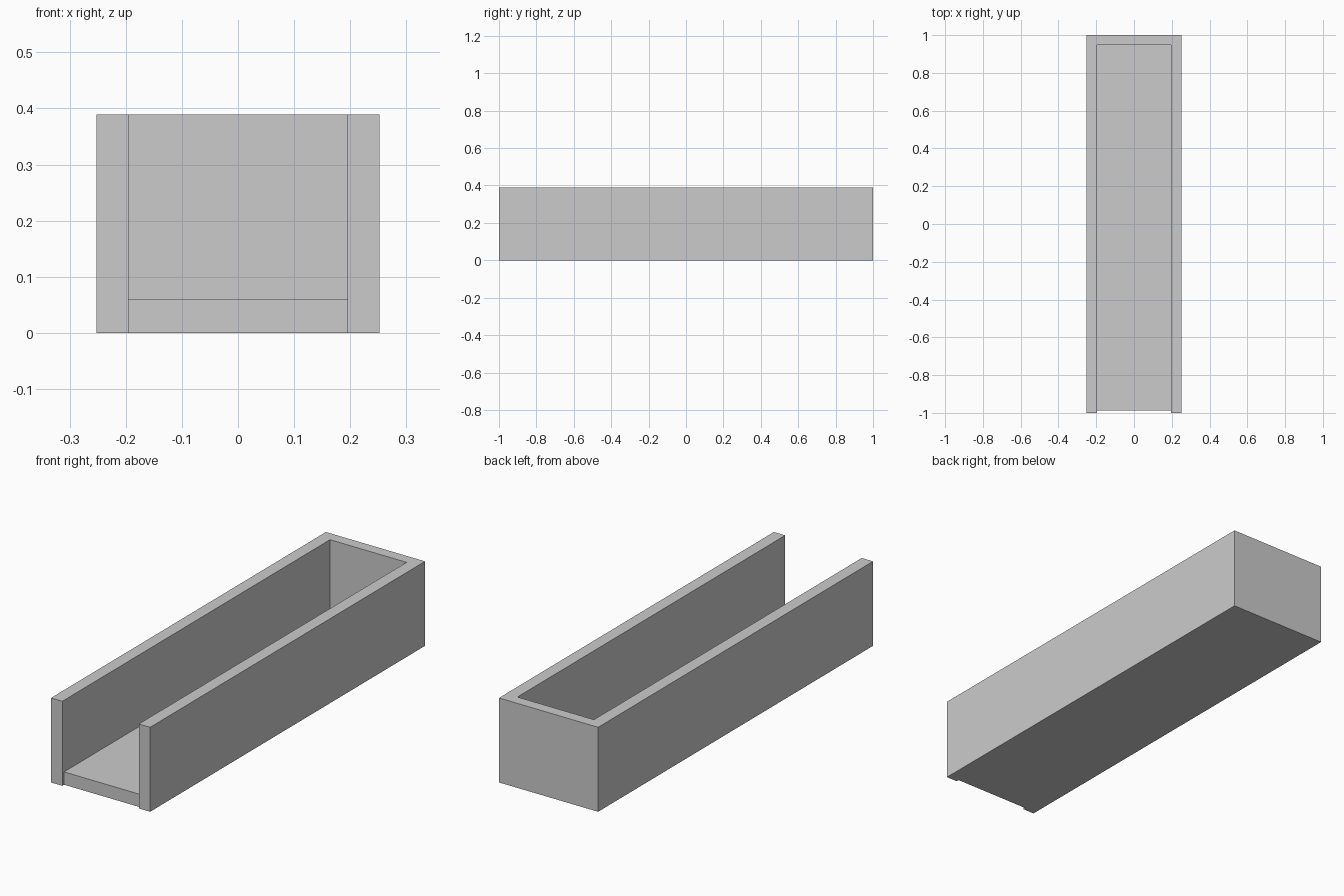
import bpy, bmesh

if "Cube" in bpy.data.objects:
    bpy.data.objects.remove(bpy.data.objects["Cube"])


def prism(name, profile, x0, x1):
    """Extrude a (y, z) profile along x from x0 to x1."""
    bm = bmesh.new()
    face = bm.faces.new([bm.verts.new((x0, y, z)) for y, z in profile])
    ext = bmesh.ops.extrude_face_region(bm, geom=[face])
    moved = [g for g in ext["geom"] if isinstance(g, bmesh.types.BMVert)]
    bmesh.ops.translate(bm, verts=moved, vec=(x1 - x0, 0, 0))
    bmesh.ops.recalc_face_normals(bm, faces=bm.faces)
    mesh = bpy.data.meshes.new(name)
    bm.to_mesh(mesh)
    bm.free()
    obj = bpy.data.objects.new(name, mesh)
    bpy.context.collection.objects.link(obj)
    return obj


HEIGHT, FLOOR = 0.389, 0.059
HALF_WIDTH, INNER = 0.2525, 0.195
BACK_INNER, LIP = 0.948, -0.987

# Solid outer block of the trough
trough = prism("open_ended_trough",
               [(-1, 0), (1, 0), (1, HEIGHT), (-1, HEIGHT)],
               -HALF_WIDTH, HALF_WIDTH)

# Channel cutter: hollows the inside and sets the floor edge back at the front
cutter = prism("channel_cutter",
               [(-1.2, -0.2), (LIP, -0.2), (LIP, FLOOR), (BACK_INNER, FLOOR),
                (BACK_INNER, HEIGHT + 0.2), (-1.2, HEIGHT + 0.2)],
               -INNER, INNER)
cutter.hide_render = True
cutter.hide_viewport = True

cut = trough.modifiers.new("channel", "BOOLEAN")
cut.operation = "DIFFERENCE"
cut.solver = "EXACT"
cut.object = cutter
